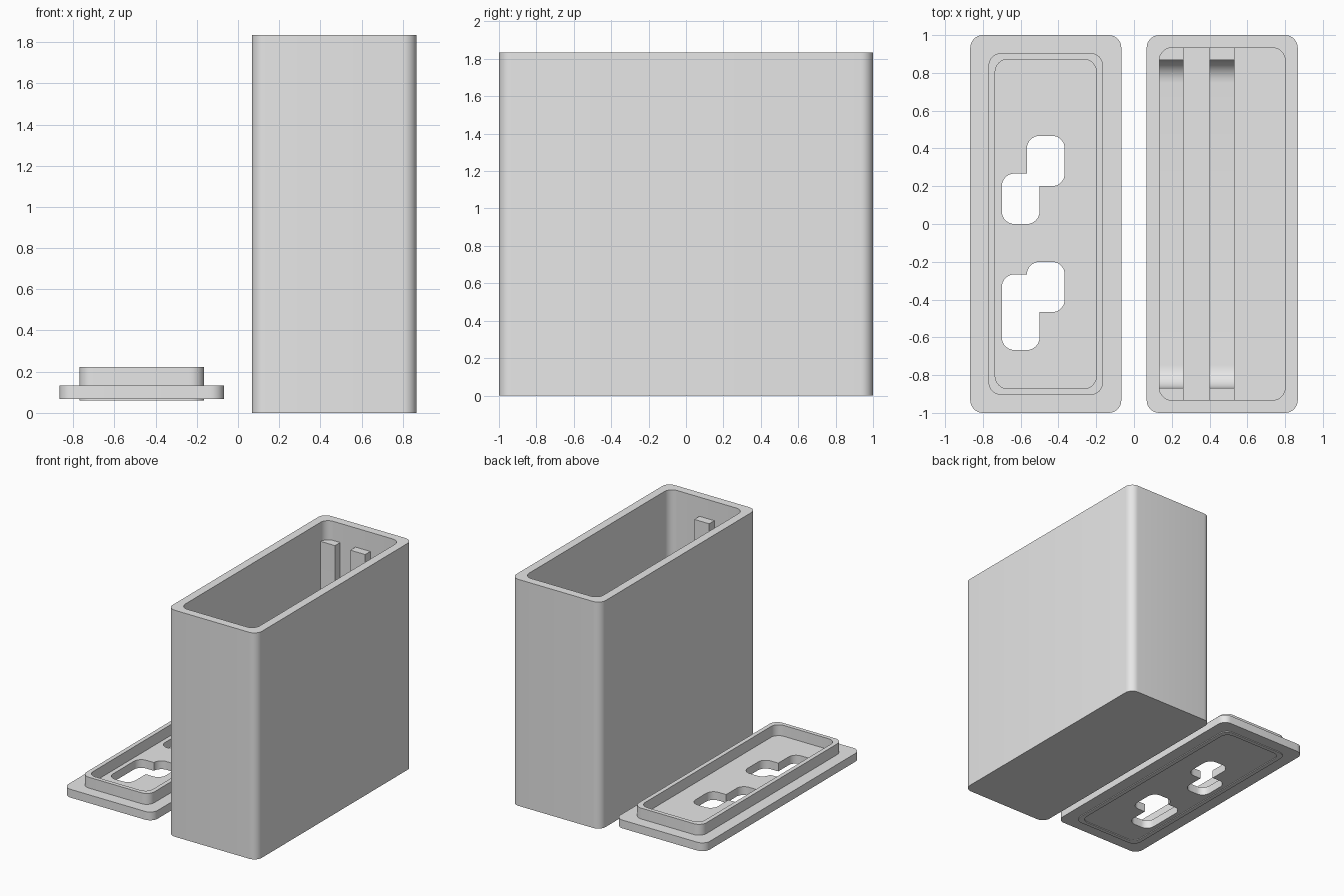
import bpy, bmesh
from math import sin, cos, pi, radians

if "Cube" in bpy.data.objects:
    bpy.data.objects.remove(bpy.data.objects["Cube"])

grey = bpy.data.materials.new("plain grey")
grey.use_nodes = True
grey.diffuse_color = (0.8, 0.8, 0.8, 1)
grey.node_tree.nodes["Principled BSDF"].inputs["Base Color"].default_value = (0.8, 0.8, 0.8, 1)

R = 0.067        # wall thickness and corner radius
BOX_X, LID_X = 0.467, -0.467


def arc(cx, cy, r, start, end, n=8):
    """Points along a circular arc, angles in quarter turns."""
    angles = [(start + (end - start) * i / n) * pi / 2 for i in range(n + 1)]
    return [(cx + r * cos(a), cy + r * sin(a)) for a in angles]


def rounded(x0, x1, y0, y1, r=R):
    return (arc(x1 - r, y1 - r, r, 0, 1) + arc(x0 + r, y1 - r, r, 1, 2)
            + arc(x0 + r, y0 + r, r, 2, 3) + arc(x1 - r, y0 + r, r, 3, 4))


def centred(cx, half_x, half_y, r=R):
    return rounded(cx - half_x, cx + half_x, -half_y, half_y, r)


def loft(name, sections, closed=False):
    """Skin a stack of 3D loops; either cap the ends or join last to first."""
    bm = bmesh.new()
    loops = [[bm.verts.new(p) for p in s] for s in sections]
    pairs = list(zip(loops, loops[1:]))
    if closed:
        pairs.append((loops[-1], loops[0]))
    else:
        bm.faces.new(loops[0])
        bm.faces.new(loops[-1])
    for a, b in pairs:
        n = len(a)
        for i in range(n):
            j = (i + 1) % n
            bm.faces.new((a[i], a[j], b[j], b[i]))
    bmesh.ops.recalc_face_normals(bm, faces=bm.faces)
    mesh = bpy.data.meshes.new(name)
    bm.to_mesh(mesh)
    bm.free()
    mesh.materials.append(grey)
    obj = bpy.data.objects.new(name, mesh)
    bpy.context.collection.objects.link(obj)
    return obj


def at_z(outline, z):
    return [(x, y, z) for x, y in outline]


def smooth(obj):
    bpy.ops.object.select_all(action='DESELECT')
    obj.select_set(True)
    bpy.context.view_layer.objects.active = obj
    bpy.ops.object.shade_smooth_by_angle(angle=radians(30))


# Open box with thick walls and floor
outer = centred(BOX_X, 0.4, 1)
inner = centred(BOX_X, 0.333, 0.933)
smooth(loft("box", [at_z(outer, 0), at_z(outer, 1.835), at_z(inner, 1.835), at_z(inner, R)]))

# Two U-shaped rails inside, with filleted inner corners
top, end, wall, fillet = 1.68, 0.867, 0.94, 0.12
base = 2 * R
profile = [(-wall, 0.05), (wall, 0.05), (wall, top), (end, top)]
profile += arc(end - fillet, base + fillet, fillet, 0, -1)
profile += arc(-end + fillet, base + fillet, fillet, 3, 2)
profile += [(-end, top), (-wall, top)]
for name, x in (("left_edge_rail", 0.13), ("middle_rail", 0.4)):
    smooth(loft(name, [[(px, y, z) for y, z in profile] for px in (x, x + 0.133)]))

# Lid plate with two stepped openings
plate = centred(LID_X, 0.4, 1)
lid = loft("lid_plate", [at_z(plate, R), at_z(plate, base)])
for low, mid, high, peak in ((0, 0.2, 0.267, 0.467), (-0.667, -0.467, -0.267, -0.2)):
    for hole in (rounded(-0.7, -0.5, low, high), rounded(-0.567, -0.367, mid, peak)):
        cutter = loft("opening_cutter", [at_z(hole, 0), at_z(hole, 0.3)])
        cutter.hide_render = True
        cut = lid.modifiers.new("opening", 'BOOLEAN')
        cut.operation = 'DIFFERENCE'
        cut.solver = 'EXACT'
        cut.object = cutter
        bpy.context.view_layer.objects.active = lid
        bpy.ops.object.modifier_apply(modifier=cut.name)
        bpy.data.objects.remove(cutter)
smooth(lid)

# Raised lip that plugs into the box, showing slightly below the plate
lip_out = centred(LID_X, 0.303, 0.905)
lip_in = centred(LID_X, 0.268, 0.872)
smooth(loft("lid_lip", [at_z(lip_out, 0.06), at_z(lip_out, 0.222),
                        at_z(lip_in, 0.222), at_z(lip_in, 0.06)], closed=True))
